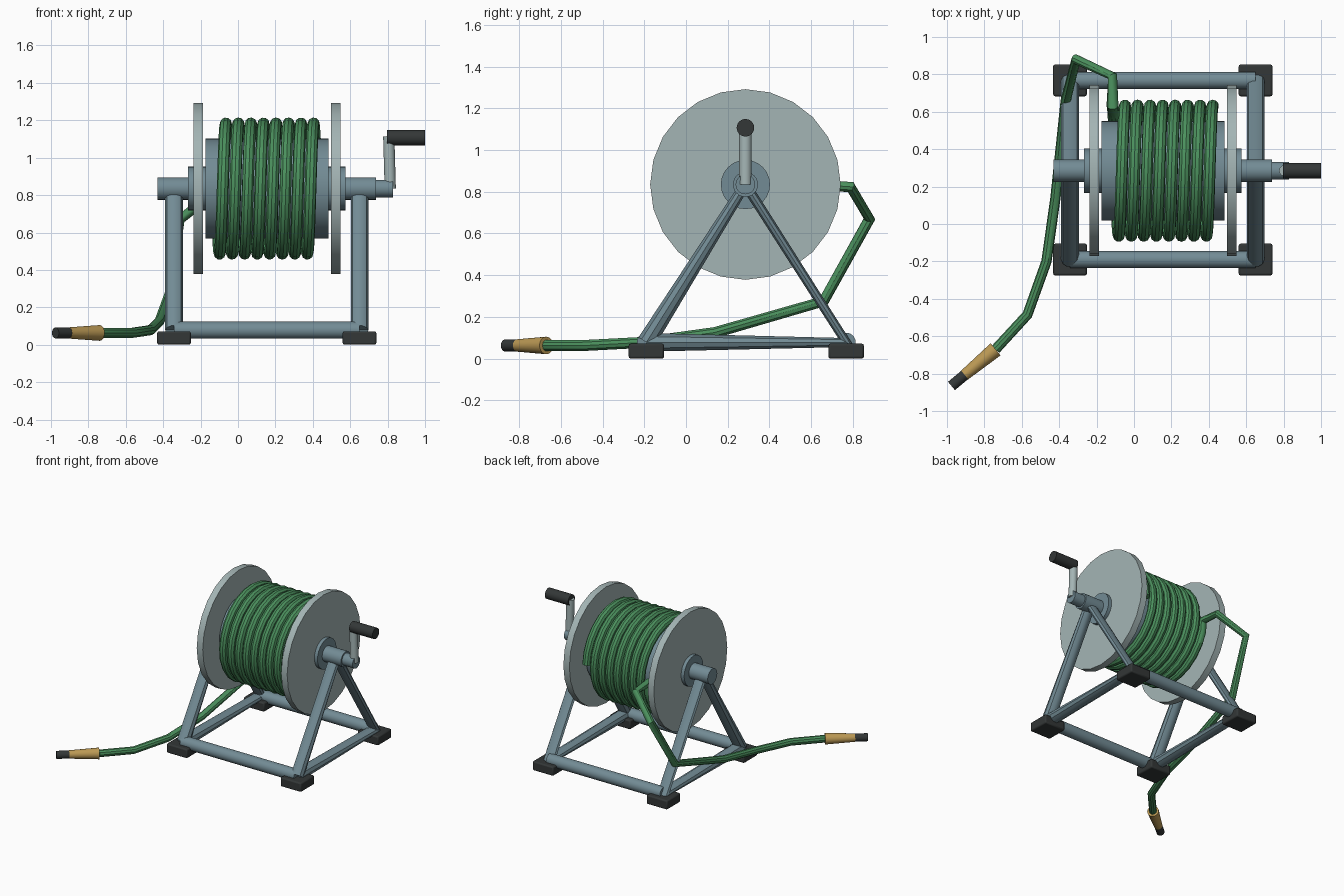
import bpy, math
from mathutils import Vector

if "Cube" in bpy.data.objects:
    bpy.data.objects.remove(bpy.data.objects["Cube"])


def material(name, rgb):
    m = bpy.data.materials.new(name)
    m.use_nodes = True
    m.diffuse_color = (*rgb, 1)
    m.node_tree.nodes["Principled BSDF"].inputs["Base Color"].default_value = (*rgb, 1)
    return m


steel = material("blue grey steel", (0.17, 0.26, 0.30))
pale = material("pale steel", (0.37, 0.46, 0.46))
green = material("hose green", (0.07, 0.28, 0.11))
brass = material("brass", (0.50, 0.32, 0.09))
rubber = material("black rubber", (0.033, 0.038, 0.038))

AXLE_Y, AXLE_Z = 0.285, 0.835
LEFT_X, RIGHT_X = 0.65, -0.342
FRONT_Y, BACK_Y = -0.19, 0.768
BASE_Z = 0.078


def finish(obj, name, mat):
    obj.name = name
    obj.data.materials.clear()
    obj.data.materials.append(mat)
    bpy.ops.object.select_all(action="DESELECT")
    bpy.context.view_layer.objects.active = obj
    obj.select_set(True)
    bpy.ops.object.shade_smooth_by_angle(angle=math.radians(35))
    return obj


def rod(name, a, b, r, mat, r_end=None, sides=24):
    """Round or tapered bar between two points."""
    a, b = Vector(a), Vector(b)
    bpy.ops.mesh.primitive_cone_add(
        vertices=sides, radius1=r, radius2=r if r_end is None else r_end,
        depth=(b - a).length, location=(a + b) / 2)
    obj = bpy.context.object
    obj.rotation_euler = (b - a).to_track_quat("Z", "Y").to_euler()
    return finish(obj, name, mat)


def axle_part(name, x0, x1, r, mat, sides=24):
    return rod(name, (x0, AXLE_Y, AXLE_Z), (x1, AXLE_Y, AXLE_Z), r, mat, sides=sides)


def tube(name, points, r, mat, radii=None):
    """Mitred tube along a polyline, turned into a mesh."""
    curve = bpy.data.curves.new(name, "CURVE")
    curve.dimensions = "3D"
    curve.bevel_depth = r
    curve.bevel_resolution = 3
    curve.use_fill_caps = True
    spline = curve.splines.new("POLY")
    spline.points.add(len(points) - 1)
    for i, p in enumerate(points):
        spline.points[i].co = (*p, 1)
        spline.points[i].radius = radii[i] if radii else 1
    obj = bpy.data.objects.new(name, curve)
    bpy.context.collection.objects.link(obj)
    bpy.ops.object.select_all(action="DESELECT")
    bpy.context.view_layer.objects.active = obj
    obj.select_set(True)
    bpy.ops.object.convert(target="MESH")
    return finish(bpy.context.object, name, mat)


# Triangular side frames and rubber feet
for side, x in (("left", LEFT_X), ("right", RIGHT_X)):
    front, back = (x, FRONT_Y, BASE_Z), (x, BACK_Y, BASE_Z)
    tube(f"{side}_side_frame", [front, (x, AXLE_Y, AXLE_Z), back, front], 0.047, steel)
    for end, y in (("front", FRONT_Y), ("back", BACK_Y)):
        bpy.ops.mesh.primitive_cube_add(size=1, location=(x, y, 0.036))
        foot = bpy.context.object
        foot.scale = (0.18, 0.17, 0.072)
        bpy.ops.object.transform_apply(location=False, rotation=False)
        bevel = foot.modifiers.new("rounded", "BEVEL")
        bevel.width = 0.01
        bevel.segments = 2
        finish(foot, f"{side}_{end}_foot", rubber)

# Cross bars
for end, y in (("front", FRONT_Y), ("back", BACK_Y)):
    rod(f"{end}_cross_bar", (RIGHT_X, y, BASE_Z), (LEFT_X, y, BASE_Z), 0.046, steel)

# Reel
axle_part("axle", -0.43, 0.738, 0.06, steel)
axle_part("drum", -0.175, 0.485, 0.267, steel, 32)
for side, x in (("right", -0.213), ("left", 0.522)):
    axle_part(f"{side}_flange", x - 0.026, x + 0.026, 0.457, pale)
    axle_part(f"{side}_hub", x - 0.053, x + 0.053, 0.118, steel)

# Crank
axle_part("crank_shaft", 0.73, 0.83, 0.047, steel)
rod("crank_arm", (0.814, AXLE_Y, AXLE_Z), (0.806, AXLE_Y, 1.115), 0.03, pale)
rod("crank_handle", (0.797, AXLE_Y, 1.107), (1.0, AXLE_Y, 1.107), 0.042, rubber)

# Hose: helix on the drum, then the loose end trailing to the nozzle
TURNS, STEPS, COIL_R = 8, 24, 0.348
coil = []
for i in range(TURNS * STEPS, -1, -1):
    t = i / STEPS
    a = t * math.tau
    coil.append((-0.115 + 0.067 * t,
                 AXLE_Y + COIL_R * math.cos(a),
                 AXLE_Z - COIL_R * math.sin(a)))
nozzle_base = Vector((-0.74, -0.67, 0.063))
tail = [(-0.115, 0.79, 0.822), (-0.31, 0.88, 0.67), (-0.365, 0.66, 0.275),
        (-0.42, 0.14, 0.125), (-0.468, -0.2, 0.078), (-0.57, -0.485, 0.063),
        nozzle_base]
tube("hose", coil + tail, 0.032, green, [1] * len(coil) + [0.86] * len(tail))

# Nozzle
nozzle_end = Vector((-0.976, -0.866, 0.063))
neck = nozzle_base.lerp(nozzle_end, 0.7)
rod("nozzle_body", nozzle_base, neck, 0.042, brass, 0.03)
rod("nozzle_tip", neck, nozzle_end, 0.029, rubber)
